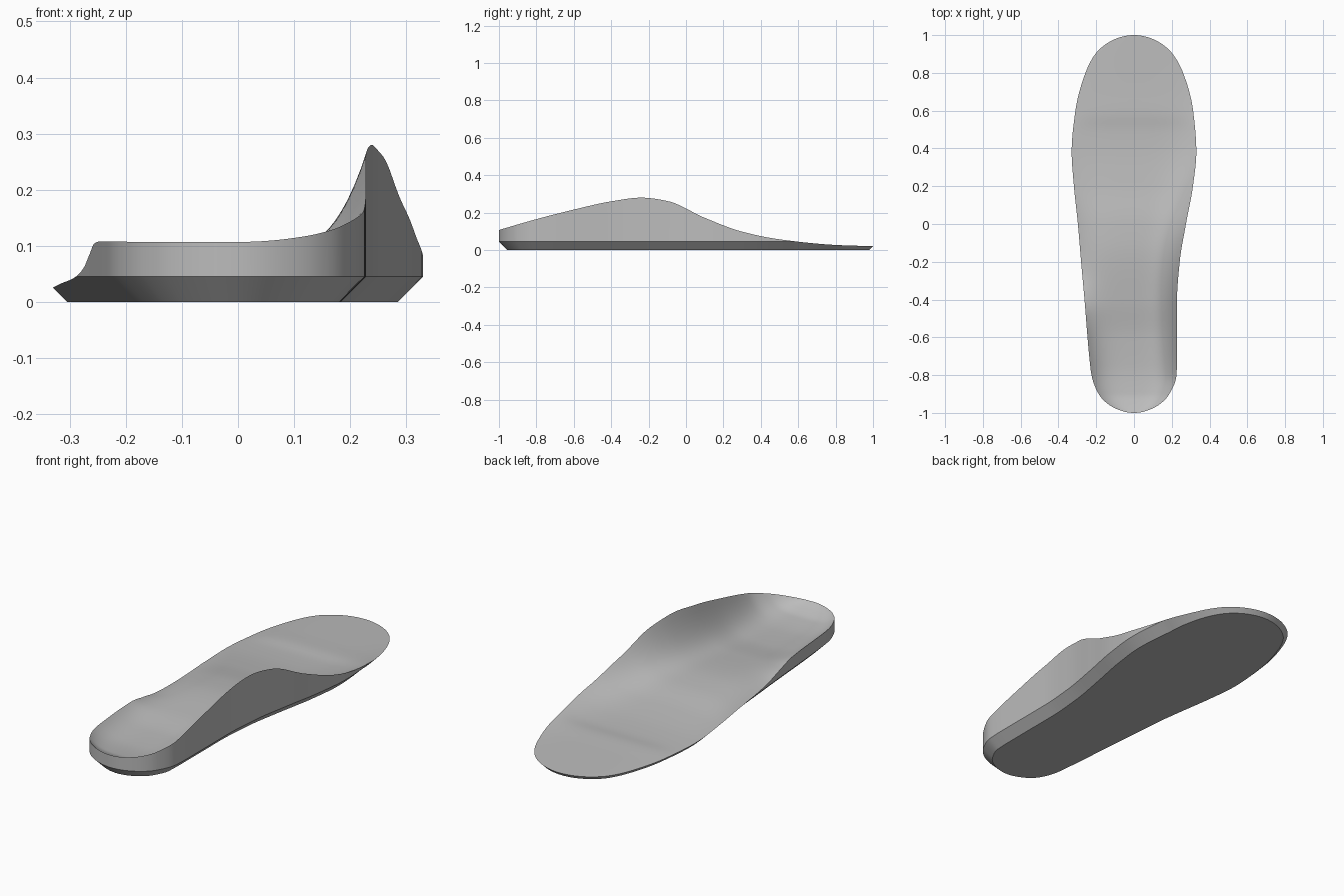
import bpy
import bmesh
import math
from mathutils import Vector

ROWS = 112          # stations from heel to toe
HALF_COLUMNS = 20   # divisions from the centre line to each side
CHAMFER = 0.045     # height and inset of the bevelled underside


def make_curve(knots):
    """Return a smooth monotone interpolator through (position, value) knots."""
    xs, ys = zip(*knots)
    secants = [(ys[i + 1] - ys[i]) / (xs[i + 1] - xs[i]) for i in range(len(xs) - 1)]
    slopes = [secants[0]]
    for a, b in zip(secants, secants[1:]):
        slopes.append(2 * a * b / (a + b) if a * b > 0 else 0)
    slopes.append(secants[-1])

    def evaluate(x):
        x = min(max(x, xs[0]), xs[-1])
        i = 0
        while i < len(xs) - 2 and x > xs[i + 1]:
            i += 1
        step = xs[i + 1] - xs[i]
        t = (x - xs[i]) / step
        rise = t * t * (3 - 2 * t)
        return (ys[i] * (1 - rise) + ys[i + 1] * rise
                + step * t * (1 - t) * ((1 - t) * slopes[i] - t * slopes[i + 1]))

    return evaluate


def angle(y):
    """Angular position along the length, which rounds off both ends."""
    return math.acos(max(-1, min(1, -y)))


# Plan outline: distance from the centre line to each side
outline = [(-1, 0, 0), (-.98, .09, .09), (-.95, .142, .142), (-.9, .187, .187),
           (-.8, .225, .225), (-.7, .228, .237), (-.4, .228, .262), (-.2, .242, .28),
           (0, .275, .297), (.2, .312, .318), (.38, .33, .33), (.6, .313, .31),
           (.8, .26, .257), (.9, .205, .205), (.95, .152, .152), (1, 0, 0)]
left_width = make_curve([(angle(y), a) for y, a, b in outline])
right_width = make_curve([(angle(y), b) for y, a, b in outline])

# Heights of the arch-side rim, the outer rim and the centre line
left_rim = make_curve([(-1, .107), (-.8, .165), (-.6, .216), (-.4, .26), (-.24, .28),
                       (-.1, .262), (.1, .172), (.3, .098), (.5, .057), (.8, .027), (1, .02)])
right_rim = make_curve([(-1, .107), (-.6, .108), (-.47, .104), (-.37, .085), (-.25, .06),
                        (-.12, .047), (.1, .036), (.4, .025), (1, .02)])
centre_height = make_curve([(-1, .107), (-.96, .085), (-.9, .064), (-.75, .052), (-.6, .055),
                            (-.4, .075), (-.15, .088), (0, .08), (.2, .052), (.4, .034),
                            (.5, .031), (.58, .035), (.7, .03), (1, .02)])


def top_point(y, u):
    """Point of the cupped upper surface; u runs from -1 to 1 across."""
    width = left_width if u > 0 else right_width
    rim = left_rim if u > 0 else right_rim
    middle = centre_height(y)
    z = middle + (rim(y) - middle) * abs(u) ** 3.8
    return Vector((u * width(angle(y)), y, z))


def build_insole(material):
    bm = bmesh.new()

    # Contoured upper surface
    grid = []
    for row in range(ROWS + 1):
        y = -math.cos(math.pi * row / ROWS)
        if row in (0, ROWS):
            grid.append([bm.verts.new(top_point(y, 0))])
        else:
            grid.append([bm.verts.new(top_point(y, c / HALF_COLUMNS))
                         for c in range(-HALF_COLUMNS, HALF_COLUMNS + 1)])
    for a, b in zip(grid, grid[1:]):
        for c in range(2 * HALF_COLUMNS):
            if len(a) == 1:
                bm.faces.new((a[0], b[c + 1], b[c]))
            elif len(b) == 1:
                bm.faces.new((a[c], a[c + 1], b[0]))
            else:
                bm.faces.new((a[c], a[c + 1], b[c + 1], b[c]))

    # Upright side wall, then the bevel running in to the flat sole
    rim = [r[-1] for r in grid] + [r[0] for r in reversed(grid[1:-1])]
    count = len(rim)
    wall, sole = [], []
    for i, vert in enumerate(rim):
        along = rim[(i + 1) % count].co - rim[i - 1].co
        inward = Vector((-along.y, along.x, 0)).normalized()
        depth = min(vert.co.z, CHAMFER)
        foot = Vector((vert.co.x, vert.co.y, depth))
        wall.append(bm.verts.new(foot))
        sole.append(bm.verts.new(foot + inward * depth - Vector((0, 0, depth))))
    for upper, lower in ((rim, wall), (wall, sole)):
        for i in range(count):
            j = (i + 1) % count
            bm.faces.new((upper[i], lower[i], lower[j], upper[j]))
    bm.faces.new(list(reversed(sole)))

    # Close the wall where the thin toe is all bevel
    bmesh.ops.remove_doubles(bm, verts=bm.verts[:], dist=0.00005)
    bmesh.ops.recalc_face_normals(bm, faces=bm.faces[:])
    mesh = bpy.data.meshes.new("insole")
    bm.to_mesh(mesh)
    bm.free()
    mesh.materials.append(material)
    obj = bpy.data.objects.new("insole", mesh)
    bpy.context.collection.objects.link(obj)
    return obj


def make_material(name, colour):
    material = bpy.data.materials.new(name)
    material.use_nodes = True
    material.diffuse_color = colour
    material.node_tree.nodes["Principled BSDF"].inputs["Base Color"].default_value = colour
    return material


default_cube = bpy.data.objects.get("Cube")
if default_cube:
    bpy.data.objects.remove(default_cube, do_unlink=True)

insole = build_insole(make_material("light grey", (.5, .5, .5, 1)))
bpy.ops.object.select_all(action='DESELECT')
insole.select_set(True)
bpy.context.view_layer.objects.active = insole
bpy.ops.object.shade_smooth_by_angle(angle=math.radians(30))
